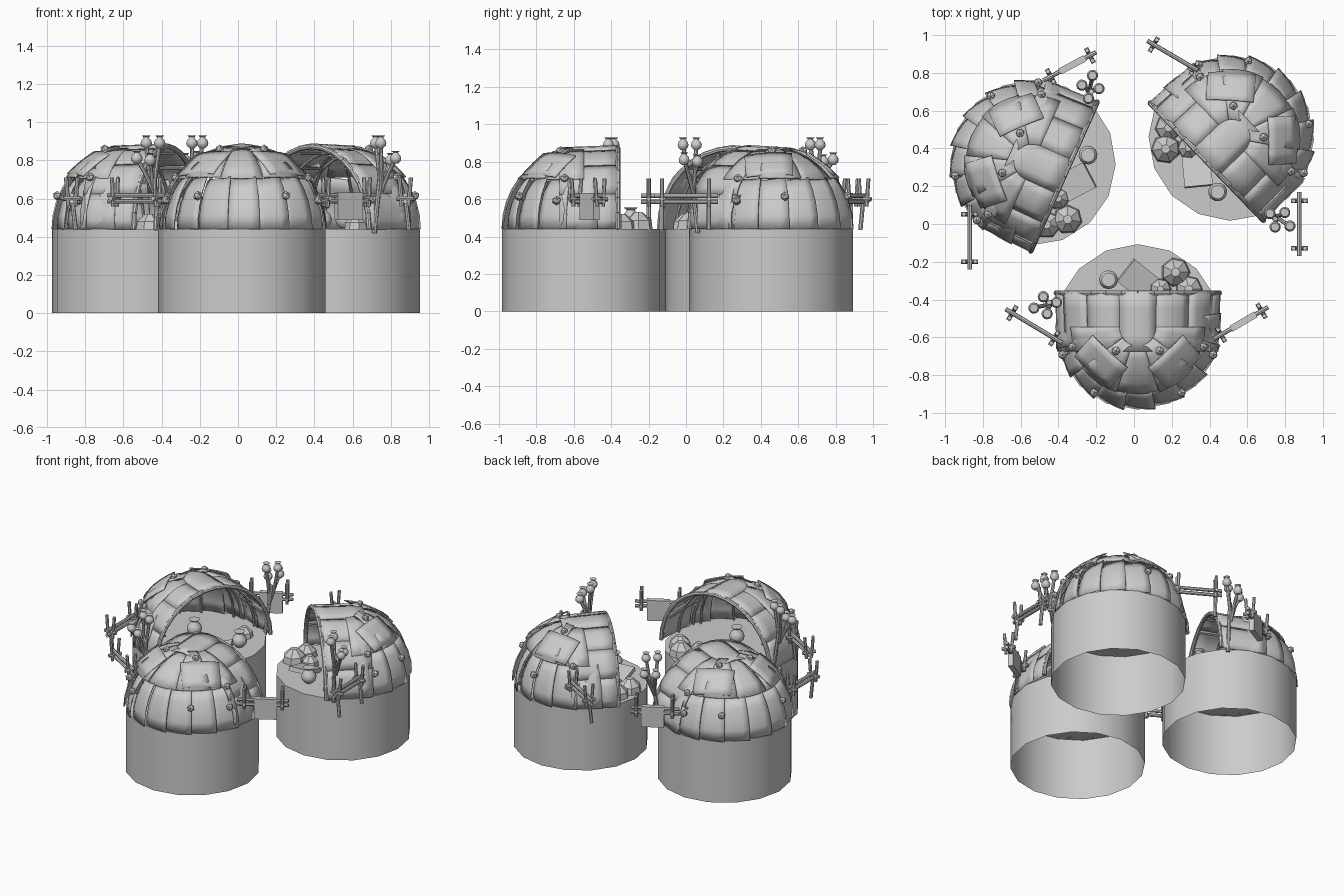
import bpy, bmesh, math
from math import sin, cos, pi, radians
from mathutils import Vector, Matrix

cube = bpy.data.objects.get("Cube")
if cube:
    bpy.data.objects.remove(cube, do_unlink=True)

GREY = (0.6, 0.6, 0.6, 1)
mat = bpy.data.materials.new("plain grey")
mat.use_nodes = True
mat.diffuse_color = GREY
mat.node_tree.nodes["Principled BSDF"].inputs["Base Color"].default_value = GREY

FLOOR, R = 0.44, 0.43
HUTS = {"front": (0.02, -0.545, 0), "right": (-0.535, 0.325, -114), "left": (0.515, 0.455, 134)}


def finish(bm, name, places=None, thick=0):
    """Turn a bmesh into one object per place, sharing the mesh."""
    me = bpy.data.meshes.new(name)
    bm.to_mesh(me)
    bm.free()
    me.materials.append(mat)
    for p in me.polygons:
        p.use_smooth = True
    me.set_sharp_from_angle(angle=radians(35))
    for side, m in (places or {"": Matrix()}).items():
        ob = bpy.data.objects.new((side + "_" + name).strip("_"), me)
        ob.matrix_world = m
        bpy.context.collection.objects.link(ob)
        if thick:
            mod = ob.modifiers.new("thickness", "SOLIDIFY")
            mod.thickness = thick


def stick(bm, a, b, r, sides=8):
    a, b = Vector(a), Vector(b)
    d = b - a
    m = Matrix.Translation((a + b) / 2) @ d.to_track_quat("Z", "Y").to_matrix().to_4x4()
    bmesh.ops.create_cone(bm, cap_ends=True, segments=sides, radius1=r, radius2=r,
                          depth=d.length, matrix=m)


def tube(bm, pts, r):
    for a, b in zip(pts, pts[1:]):
        stick(bm, a, b, r)


def sheet(bm, f, nu=4, nv=4):
    """Grid of quads from a function of u and v in 0..1."""
    g = [[bm.verts.new(f(i / nu, j / nv)) for j in range(nv + 1)] for i in range(nu + 1)]
    for i in range(nu):
        for j in range(nv):
            bm.faces.new((g[i][j], g[i + 1][j], g[i + 1][j + 1], g[i][j + 1]))


def lathe(bm, at, profile, sides=12):
    rings = [[bm.verts.new(Vector(at) + Vector((r * cos(k * 2 * pi / sides), r * sin(k * 2 * pi / sides), z)))
              for k in range(sides)] for r, z in profile]
    for a, b in zip(rings, rings[1:]):
        for k in range(sides):
            n = (k + 1) % sides
            bm.faces.new((a[k], a[n], b[n], b[k]))
    bm.faces.new(rings[0][::-1])
    bm.faces.new(rings[-1])


def pot(bm, at, s):
    lathe(bm, at, [(0.4 * s, -0.9 * s), (0.9 * s, -0.45 * s), (s, 0), (0.85 * s, 0.5 * s),
                   (0.5 * s, 0.85 * s), (0.45 * s, 1.05 * s), (0.75 * s, 1.3 * s)])


def ball(az, el, r):
    a, e = radians(az), radians(el)
    return Vector((r * cos(e) * cos(a), r * cos(e) * sin(a), FLOOR + r * sin(e)))


places = {n: Matrix.Translation((x, y, 0)) @ Matrix.Rotation(radians(a), 4, "Z")
          for n, (x, y, a) in HUTS.items()}

# Round base, open underneath, with the floor on top
bm = bmesh.new()
bmesh.ops.create_cone(bm, cap_ends=True, segments=16, radius1=R + 0.008, radius2=R + 0.008,
                      depth=FLOOR, matrix=Matrix.Translation((0, 0, FLOOR / 2)))
bottom = [f for f in bm.faces if f.normal.z < -0.9]
bmesh.ops.delete(bm, geom=bottom, context="FACES_ONLY")
finish(bm, "base", places)

# Lower wall of shingled panels round the back
bm = bmesh.new()
N = 9
for k in range(N):
    def wall(u, v, k=k):
        az = 172 + (k + u * 1.06) * 196 / N
        return ball(az, 38 * v, R - 0.012 + 0.03 * u)
    sheet(bm, wall)
finish(bm, "lower_wall", places, 0.008)

# Upper back panels
bm = bmesh.new()
for k in range(5):
    def roof(u, v, k=k):
        az = 180 + (k + u) * 36
        return ball(az, 37 + 40 * v, R + 0.006 + 0.012 * (k % 2) + 0.01 * (1 - v))
    sheet(bm, roof)
finish(bm, "back_roof", places, 0.008)

# Barrel roof panels running to the opening
bm = bmesh.new()
for k in range(7):
    def vault(u, v, k=k):
        a = pi * (k + u) / 7
        r = R - 0.004 + 0.01 * sin(pi * u) - 0.012 * (1 - v) + 0.005 * (k % 2)
        return Vector((r * cos(a), -0.13 + 0.31 * v, FLOOR + r * sin(a)))
    sheet(bm, vault)
finish(bm, "barrel_roof", places, 0.008)

# Loose square patches over the back of the roof
bm = bmesh.new()
for s in (-1, 1):
    n = Vector((s * 0.2, -0.19, 0.35)).normalized()
    t = Vector((0.75, s * 0.65, 0)).normalized()
    t = (t - n * t.dot(n)).normalized()
    w = n.cross(t)

    def patch(u, v):
        p = n * 0.45 + t * (u - 0.5) * 0.26 + w * (v - 0.5) * 0.19
        p = p.lerp(p.normalized() * 0.455, 0.6)
        return p + Vector((0, 0, FLOOR))
    sheet(bm, patch)
finish(bm, "roof_patches", places, 0.008)

# Opening arch and inner ribs
bm = bmesh.new()
for y, r, w in ((0.18, R + 0.002, 0.014), (0.02, R - 0.025, 0.009), (-0.13, R - 0.035, 0.009)):
    tube(bm, [(r * cos(pi * i / 16), y, FLOOR + r * sin(pi * i / 16)) for i in range(17)], w)
for k in range(1, 7):
    x, z = (R - 0.025) * cos(pi * k / 7), FLOOR + (R - 0.025) * sin(pi * k / 7)
    stick(bm, (x, -0.14, z), (x, 0.18, z), 0.007)
for az in (205, 237, 270, 303, 335):
    tube(bm, [ball(az, e, R - 0.03) for e in range(0, 76, 15)], 0.008)
finish(bm, "arch_and_ribs", places)

# Knobs pinning the panel corners
bm = bmesh.new()
for x, y in ((0.11, -0.12), (0.33, -0.1), (0.22, -0.33), (0.38, -0.14)):
    for s in (-1, 1):
        p = Vector((s * x, y, math.sqrt(max(0, R * R - x * x - y * y))))
        n = p.normalized()
        c = Vector((0, 0, FLOOR))
        stick(bm, c + p - n * 0.02, c + p + n * 0.035, 0.012)
        bmesh.ops.create_icosphere(bm, subdivisions=1, radius=0.025,
                                   matrix=Matrix.Translation(c + p + n * 0.022))
finish(bm, "roof_knobs", places)

# Rocks and a slab on the open floor
bm = bmesh.new()
for x, y, r, h in ((0.2, 0.29, 0.08, 0.09), (0.27, 0.2, 0.075, 0.08), (0.12, 0.2, 0.06, 0.07), (-0.27, 0.12, 0.06, 0.07)):
    lathe(bm, (x, y, FLOOR), [(r, -0.01), (r * 0.9, h * 0.5), (r * 0.3, h)], 7)
slab = Matrix.Translation((0, 0.25, FLOOR + 0.03)) @ Matrix.Rotation(0.9, 4, "Z") @ Matrix.Rotation(0.25, 4, "X")
bmesh.ops.create_cube(bm, size=1, matrix=slab @ Matrix.Diagonal((0.15, 0.17, 0.03, 1)))
finish(bm, "floor_rocks", places)

# Pots on the floor
bm = bmesh.new()
pot(bm, (-0.155, 0.25, FLOOR + 0.05), 0.05)
pot(bm, (0, -0.06, FLOOR + 0.05), 0.05)
finish(bm, "floor_pots", places)

# Cluster of small pots on poles beside the arch
bm = bmesh.new()
stick(bm, (-0.42, 0.13, FLOOR - 0.02), (-0.47, 0.13, 0.76), 0.013)
for x, y, z in ((-0.48, 0.07, 0.80), (-0.43, 0.13, 0.89), (-0.50, 0.16, 0.89), (-0.55, 0.1, 0.81)):
    tube(bm, [(-0.46, 0.12, 0.63), ((x - 0.47) / 2, (y + 0.12) / 2, 0.74), (x, y, z)], 0.011)
    pot(bm, (x, y, z), 0.03)
finish(bm, "pot_stand", places)

# Side frames: start, end, has sign board, has legs
FRAMES = [((0.42, -0.61), (0.71, -0.44), 1, 0), ((-0.38, -0.63), (-0.68, -0.45), 0, 0),
          ((-0.48, 0.76), (-0.2, 0.91), 1, 0), ((-0.87, 0.1), (-0.87, -0.24), 0, 1),
          ((0.36, 0.80), (0.07, 0.97), 0, 1), ((0.875, 0.17), (0.875, -0.17), 0, 1)]
rails, boards = bmesh.new(), bmesh.new()
for a, b, board, legs in FRAMES:
    a, b = Vector((*a, 0)), Vector((*b, 0))
    d = (b - a).normalized()
    side = Vector((-d.y, d.x, 0))

    def at(t, off, z):
        return a.lerp(b, t) + side * off + Vector((0, 0, z))
    for z in (0.585, 0.618):
        stick(rails, at(0, 0, z), at(1, 0, z), 0.012)
    for t in (0.14, 0.88):
        stick(rails, at(t, -0.045, 0.6), at(t, 0.045, 0.6), 0.012)
        for s in (-1, 1):
            stick(rails, at(t, s * 0.018, 0.56), at(t, s * 0.03, 0.71), 0.011)
        if legs or (t < 0.5 and not board):
            stick(rails, at(t, 0.02, FLOOR - 0.005), at(t, 0, 0.62), 0.012)
    if board:
        m = Matrix.Translation(at(0.55, 0, 0.56)) @ Matrix.Rotation(math.atan2(d.y, d.x), 4, "Z")
        bmesh.ops.create_cube(boards, size=1, matrix=m @ Matrix.Diagonal((0.15, 0.035, 0.145, 1)))
finish(rails, "side_frames")
finish(boards, "sign_boards")
